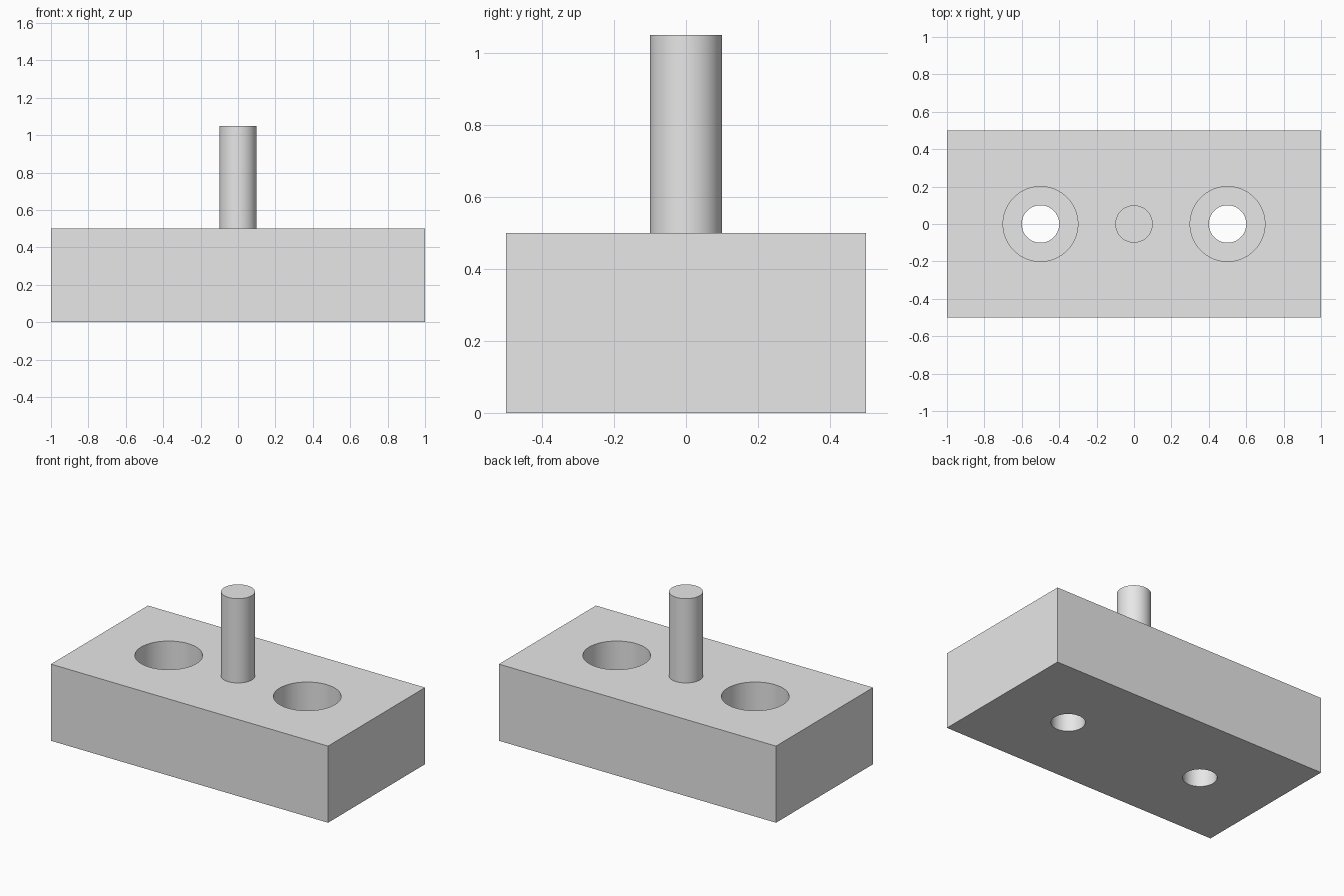
import bpy
import math

cube = bpy.data.objects.get("Cube")
if cube:
    bpy.data.objects.remove(cube, do_unlink=True)

# Single plain grey
grey = bpy.data.materials.new("light_grey")
grey.use_nodes = True
colour = (0.8, 0.8, 0.8, 1)
grey.diffuse_color = colour
grey.node_tree.nodes["Principled BSDF"].inputs["Base Color"].default_value = colour


def cylinder(name, radius, bottom, top, x=0):
    bpy.ops.mesh.primitive_cylinder_add(
        vertices=96, radius=radius, depth=top - bottom,
        location=(x, 0, (bottom + top) / 2))
    obj = bpy.context.object
    obj.name = name
    obj.data.materials.append(grey)
    return obj


def smooth(obj):
    bpy.ops.object.select_all(action="DESELECT")
    obj.select_set(True)
    bpy.context.view_layer.objects.active = obj
    bpy.ops.object.shade_smooth_by_angle(angle=math.radians(30))


# Rectangular block
bpy.ops.mesh.primitive_cube_add(size=1, location=(0, 0, 0.25))
block = bpy.context.object
block.name = "base_block"
block.scale = (2, 1, 0.5)
bpy.ops.object.transform_apply(location=False, rotation=False, scale=True)
block.data.materials.append(grey)

# Counterbored through holes, one on each side
cutters = []
for side, x in (("right", -0.5), ("left", 0.5)):
    cutters.append(cylinder(side + "_hole_cutter", 0.1, -0.1, 0.4, x))
    cutters.append(cylinder(side + "_counterbore_cutter", 0.2, 0.25, 0.6, x))
for cutter in cutters:
    cut = block.modifiers.new(cutter.name, "BOOLEAN")
    cut.operation = "DIFFERENCE"
    cut.solver = "EXACT"
    cut.object = cutter
bpy.context.view_layer.objects.active = block
for cut in list(block.modifiers):
    bpy.ops.object.modifier_apply(modifier=cut.name)
for cutter in cutters:
    bpy.data.objects.remove(cutter, do_unlink=True)
smooth(block)

# Upright centre pin
smooth(cylinder("centre_pin", 0.1, 0.5, 1.05))
